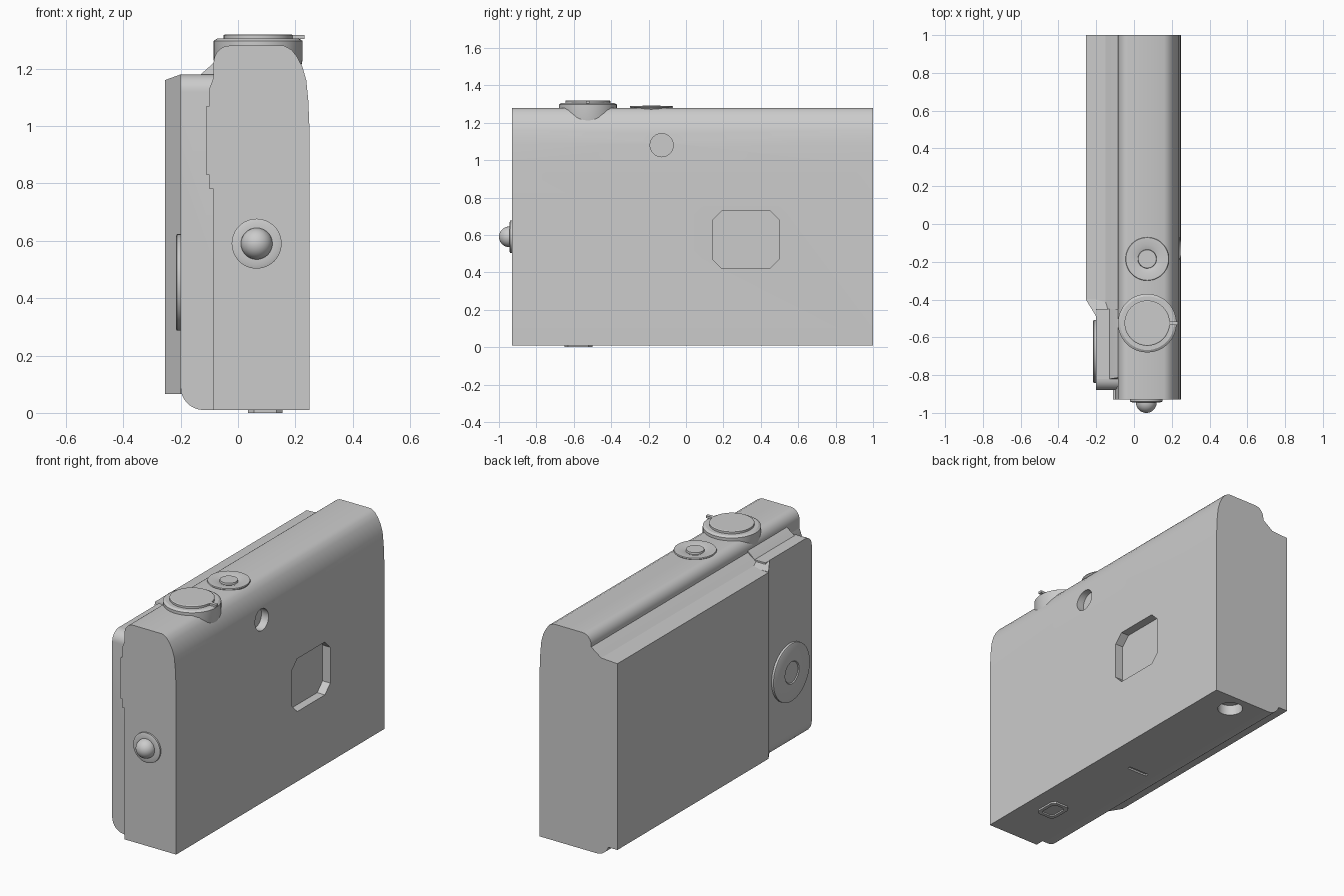
import bpy, bmesh, math
from mathutils import Matrix, Vector

if "Cube" in bpy.data.objects:
    bpy.data.objects.remove(bpy.data.objects["Cube"], do_unlink=True)

grey = bpy.data.materials.new("light_grey")
grey.use_nodes = True
colour = (0.6, 0.6, 0.6, 1)
grey.diffuse_color = colour
grey.node_tree.nodes["Principled BSDF"].inputs["Base Color"].default_value = colour


def finish(name, bm, angle=30):
    bmesh.ops.recalc_face_normals(bm, faces=bm.faces)
    mesh = bpy.data.meshes.new(name)
    bm.to_mesh(mesh)
    bm.free()
    mesh.materials.append(grey)
    ob = bpy.data.objects.new(name, mesh)
    bpy.context.collection.objects.link(ob)
    smooth(ob, angle)
    return ob


def smooth(ob, angle=30):
    bpy.ops.object.select_all(action='DESELECT')
    ob.select_set(True)
    bpy.context.view_layer.objects.active = ob
    bpy.ops.object.shade_smooth_by_angle(angle=math.radians(angle))


def prism(name, outline, axis, lo, hi):
    """Extrude a 2D outline along x, y or z; the outline uses the other two axes in order."""
    place = {"x": lambda a, b, t: (t, a, b),
             "y": lambda a, b, t: (a, t, b),
             "z": lambda a, b, t: (a, b, t)}[axis]
    bm = bmesh.new()
    face = bm.faces.new([bm.verts.new(place(a, b, lo)) for a, b in outline])
    top = bmesh.ops.extrude_face_region(bm, geom=[face])["geom"]
    bmesh.ops.translate(bm, vec=Vector(place(0, 0, hi - lo)),
                        verts=[v for v in top if isinstance(v, bmesh.types.BMVert)])
    return finish(name, bm)


def lathe(name, profile, centre, axis="z", segments=48):
    """Revolve (radius, height) points about an axis through centre."""
    turn = {"z": Matrix.Identity(4),
            "x": Matrix.Rotation(math.pi / 2, 4, 'Y'),
            "-x": Matrix.Rotation(-math.pi / 2, 4, 'Y'),
            "-y": Matrix.Rotation(math.pi / 2, 4, 'X')}[axis]
    bm = bmesh.new()
    points = [bm.verts.new((r, 0, h)) for r, h in profile]
    edges = [bm.edges.new(pair) for pair in zip(points, points[1:])]
    bmesh.ops.spin(bm, geom=points + edges, axis=(0, 0, 1), cent=(0, 0, 0),
                   angle=math.tau, steps=segments)
    bmesh.ops.remove_doubles(bm, verts=bm.verts, dist=1e-5)
    bmesh.ops.transform(bm, matrix=Matrix.Translation(centre) @ turn, verts=bm.verts)
    return finish(name, bm)


def boolean(ob, tool, operation='DIFFERENCE'):
    tool.hide_render = True
    mod = ob.modifiers.new("cut", 'BOOLEAN')
    mod.object, mod.operation, mod.solver = tool, operation, 'EXACT'
    bpy.context.view_layer.objects.active = ob
    bpy.ops.object.modifier_apply(modifier=mod.name)
    bpy.data.objects.remove(tool, do_unlink=True)
    smooth(ob)


def arc(cx, cy, rx, ry, start, end, steps=8):
    angles = [math.radians(start + (end - start) * i / steps) for i in range(steps + 1)]
    return [(cx + rx * math.cos(a), cy + ry * math.sin(a)) for a in angles]


def octagon(cx, cy, w, h, c):
    return [(cx + sx * (w - a), cy + sy * (h - b))
            for sx, sy, a, b in ((1, -1, c, 0), (1, -1, 0, c), (1, 1, 0, c), (1, 1, c, 0),
                                 (-1, 1, c, 0), (-1, 1, 0, c), (-1, -1, 0, c), (-1, -1, c, 0))]


def rect(x0, x1, y0, y1):
    return [(x0, y0), (x1, y0), (x1, y1), (x0, y1)]


# Main housing with rounded upper edges
top_round = [(0.25, 0.97), (0.245, 1.09), (0.238, 1.16), (0.225, 1.205),
             (0.207, 1.24), (0.187, 1.266), (0.16, 1.28)]
body = prism("main_body", [(-0.085, 0.01), (0.25, 0.01)] + top_round
             + arc(-0.03, 1.22, 0.055, 0.06, 90, 180), "y", -0.93, 1)

# Window and round port recessed in the broad face
boolean(body, prism("window_cutter", octagon(0.32, 0.575, 0.178, 0.155, 0.05), "x", 0.2, 0.3))
boolean(body, lathe("port_cutter", [(0, -0.05), (0.062, -0.05), (0.062, 0.05), (0, 0.05)],
                    (0.25, -0.13, 1.08), "x"))

# Socket and door seams in the underside
boolean(body, lathe("socket_cutter", [(0, -0.05), (0.068, -0.05), (0.068, 0.06), (0, 0.06)],
                    (0.06, 0.89, 0.01)))
boolean(body, prism("seam_cutter", rect(-0.075, 0.07, 0.03, 0.05), "z", -0.02, 0.02))
boolean(body, prism("long_seam_cutter", rect(-0.075, -0.062, -0.55, 0.04), "z", -0.02, 0.02))

# Back panel: low shell with rounded lower edge, full length
lower = arc(-0.12, 0.09, 0.08, 0.08, 180, 270)
prism("back_shell", lower + [(-0.06, 0.01), (-0.06, 1.225), (-0.085, 1.21),
      (-0.15, 1.163), (-0.2, 1.16)], "y", -0.45, 1)
grip = prism("grip_panel", lower + [(-0.06, 0.01), (-0.06, 1.235), (-0.085, 1.22),
             (-0.13, 1.18), (-0.2, 1.18)], "y", -0.88, -0.45)
boolean(grip, prism("grip_corner", [(-0.3, 0), (-0.3, 1.3), (-0.8, 1.3)]
                    + arc(-0.82, 1.12, 0.06, 0.06, 90, 180) + [(-0.88, 0)],
                    "x", -0.3, 0.1), 'INTERSECT')

# Raised screen slab and its sloping end
prism("screen_slab", [(-0.255, 0.065), (-0.1, 0.065), (-0.1, 1.163),
                      (-0.15, 1.163), (-0.255, 1.157)], "y", -0.4, 1)
ramp = prism("screen_ramp", [(-0.255, -0.4), (-0.2, -0.49), (-0.1, -0.49), (-0.1, -0.4)],
             "z", 0.065, 1.16)
for v in ramp.data.vertices:
    if v.co.y < -0.45 and v.co.z > 1:
        v.co.z = 1.18

# Stepped hinge tab at the end
prism("end_tab", [(-0.07, 0.78), (-0.1, 0.78), (-0.1, 0.83), (-0.11, 0.83),
                  (-0.11, 1.07), (-0.1, 1.07), (-0.1, 1.13), (-0.07, 1.21)],
      "y", -0.93, -0.86)

# Control wheel on the back panel
lathe("control_wheel", [(0, -0.02), (0.168, -0.02), (0.168, 0.013), (0.162, 0.016),
                        (0.065, 0.016), (0.06, 0.011), (0, 0.011)],
      (-0.2, -0.675, 0.455), "-x")

# Mode dial with pointer
lathe("mode_dial", [(0, 1.18), (0.145, 1.18), (0.155, 1.23), (0.155, 1.297), (0.142, 1.305),
                    (0.12, 1.305), (0.12, 1.317), (0.115, 1.32), (0, 1.32)],
      (0.07, -0.525, 0))
prism("dial_pointer", rect(0.17, 0.232, -0.535, -0.515), "z", 1.303, 1.317)

# Shutter button in a shallow dished ring
lathe("shutter_button", [(0, 1.265), (0.1, 1.265), (0.115, 1.283), (0.113, 1.289),
                         (0.075, 1.289), (0.05, 1.281), (0.048, 1.291), (0, 1.291)],
      (0.07, -0.185, 0))

# Strap knob on the end face
lathe("strap_knob", [(0, -0.02), (0.087, -0.02), (0.087, 0.01), (0.075, 0.014), (0.055, 0.014)]
      + arc(0, 0.015, 0.055, 0.055, 0, 90, 10), (0.065, -0.93, 0.59), "-y")

# Latch on the underside
latch = prism("bottom_latch", octagon(0.095, -0.575, 0.06, 0.075, 0.02), "z", 0, 0.02)
boolean(latch, prism("latch_cutter", octagon(0.095, -0.575, 0.04, 0.055, 0.015),
                     "z", -0.02, 0.008))
